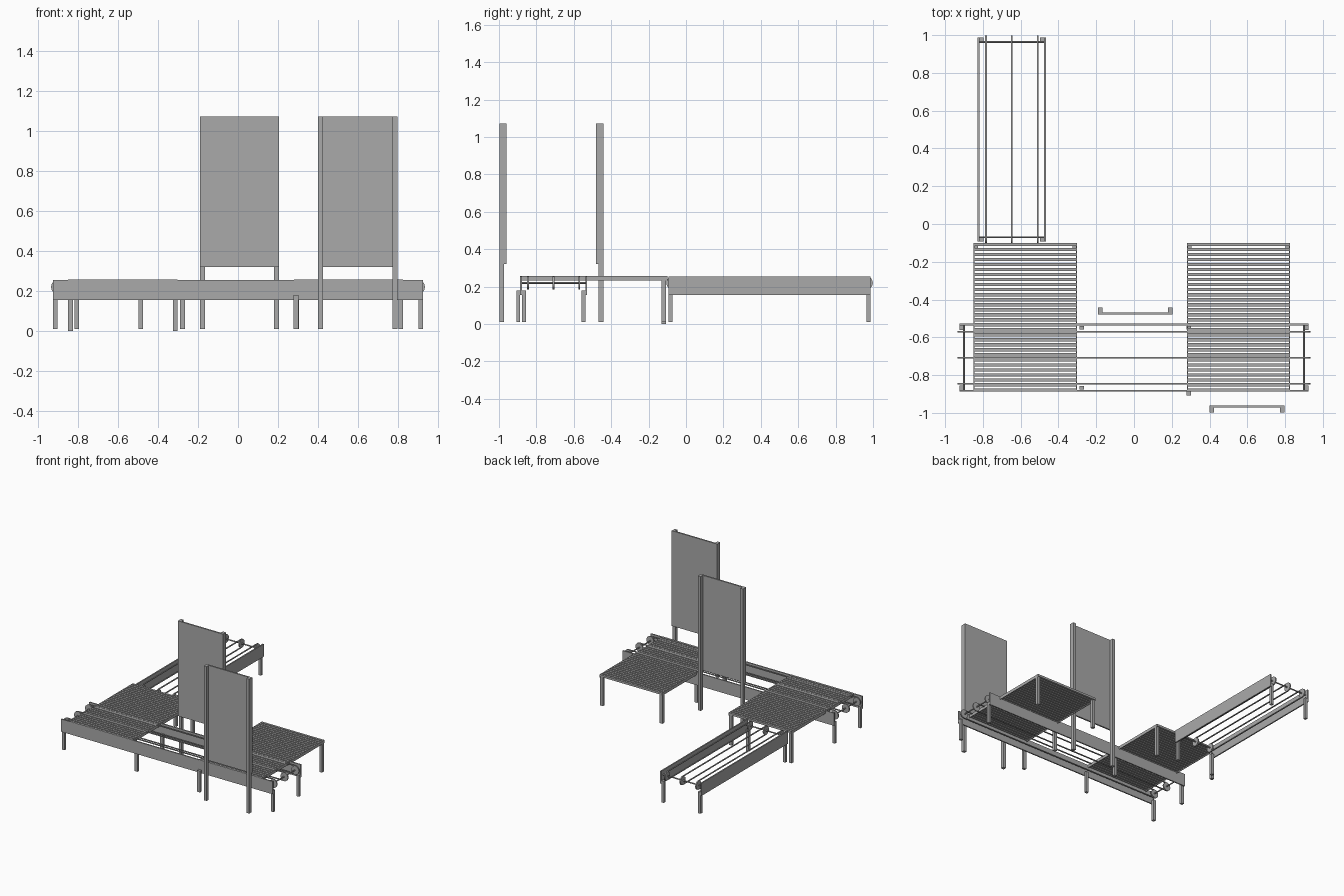
import bpy, bmesh, math
from mathutils import Matrix

cube = bpy.data.objects.get("Cube")
if cube:
    bpy.data.objects.remove(cube, do_unlink=True)

grey = bpy.data.materials.new("steel_grey")
grey.use_nodes = True
COLOUR = (0.4, 0.4, 0.4, 1)
grey.diffuse_color = COLOUR
grey.node_tree.nodes["Principled BSDF"].inputs["Base Color"].default_value = COLOUR


def add(name, bm):
    bmesh.ops.recalc_face_normals(bm, faces=bm.faces)
    mesh = bpy.data.meshes.new(name)
    bm.to_mesh(mesh)
    bm.free()
    mesh.materials.append(grey)
    ob = bpy.data.objects.new(name, mesh)
    bpy.context.collection.objects.link(ob)
    return ob


def box(name, x, y, z):
    """Box from (low, high) ranges on each axis."""
    bm = bmesh.new()
    size = [r[1] - r[0] for r in (x, y, z)]
    mid = [(r[0] + r[1]) / 2 for r in (x, y, z)]
    bmesh.ops.create_cube(bm, size=1, matrix=Matrix.Translation(mid) @ Matrix.Diagonal((*size, 1)))
    return add(name, bm)


def cylinder(name, centre, radius, length, sides=20):
    """Cylinder lying along y."""
    bm = bmesh.new()
    place = Matrix.Translation(centre) @ Matrix.Rotation(math.pi / 2, 4, 'X')
    bmesh.ops.create_cone(bm, cap_ends=True, segments=sides, radius1=radius,
                          radius2=radius, depth=length, matrix=place)
    return add(name, bm)


def belt_loop(name, half, y, z, radius, width, thick=0.006, steps=10):
    """Closed band running along x round two end wheels."""
    bm = bmesh.new()
    rings = []
    for end in (1, -1):
        for i in range(steps + 1):
            a = -math.pi / 2 + math.pi * i / steps + (0 if end > 0 else math.pi)
            rings.append([bm.verts.new((end * half + r * math.cos(a), y + s * width / 2,
                                        z + r * math.sin(a)))
                          for r, s in ((radius, -1), (radius, 1),
                                       (radius - thick, 1), (radius - thick, -1))])
    for i, ring in enumerate(rings):
        following = rings[(i + 1) % len(rings)]
        for j in range(4):
            k = (j + 1) % 4
            bm.faces.new((ring[j], ring[k], following[k], following[j]))
    return add(name, bm)


RAIL_Z = (0.155, 0.255)
LEG_Z = (0.01, 0.18)
LEG = 0.022
AXLE_Z = 0.22


def conveyor(name, length, width, axle_half, belts, place):
    """Chain conveyor along x, then moved to its place."""
    parts = []
    half, side = length / 2, width / 2
    for s, label in ((-1, "front"), (1, "back")):
        outer, inner = s * side, s * (side - 0.01)
        parts.append(box(f"{name}_{label}_rail", (-half, half), sorted((outer, inner)), RAIL_Z))
        for e in (-1, 1):
            parts.append(box(f"{name}_{label}_leg", sorted((e * half, e * (half - LEG))),
                             sorted((inner, inner - s * LEG)), LEG_Z))
    for e in (-1, 1):
        parts.append(cylinder(f"{name}_axle", (e * axle_half, 0, AXLE_Z), 0.005, width - 0.01, 12))
    for y in belts:
        parts.append(belt_loop(f"{name}_belt", axle_half, y, AXLE_Z, 0.035, 0.009))
        for e in (-1, 1):
            parts.append(cylinder(f"{name}_wheel", (e * axle_half, y, AXLE_Z), 0.03, 0.009))
    for ob in parts:
        ob.matrix_world = place


# Long conveyor across the front, short one running to the back
conveyor("main_conveyor", 1.85, 0.36, 0.90, (-0.137, 0, 0.137), Matrix.Translation((0, -0.708, 0)))
conveyor("branch_conveyor", 1.08, 0.363, 0.517, (-0.137, 0, 0.137),
         Matrix.Translation((-0.647, 0.447, 0)) @ Matrix.Rotation(math.pi / 2, 4, 'Z'))

# Middle legs of the long conveyor
for x, y in ((-0.277, -0.867), (-0.277, -0.549), (0.29, -0.897), (0.29, -0.549)):
    box("main_conveyor_middle_leg", (x - 0.012, x + 0.012), (y - 0.01, y + 0.01), LEG_Z)


def slat_table(name, x0, x1, floor):
    y0, y1, count, slat = -0.887, -0.10, 30, 0.017
    slats = box(f"{name}_slats", (x0, x1), (y0, y0 + slat), (0.24, 0.257))
    rows = slats.modifiers.new("rows", 'ARRAY')
    rows.count = count
    rows.use_relative_offset = False
    rows.use_constant_offset = True
    rows.constant_offset_displace = (0, (y1 - y0 - slat) / (count - 1), 0)
    for x in (x0, x1 - 0.005):
        box(f"{name}_side_rim", (x, x + 0.005), (y0, y1), (0.233, 0.257))
    for x in (x0, x1 - 0.024):
        box(f"{name}_leg", (x, x + 0.024), (y1 - 0.03, y1 - 0.006), (floor, 0.245))


slat_table("right_slat_table", -0.85, -0.302, 0)
slat_table("left_slat_table", 0.28, 0.826, 0.01)


def board(name, x0, x1, panel_y, post_y):
    box(f"{name}_panel", (x0, x1), panel_y, (0.32, 1.072))
    for x in (x0, x1 - 0.024):
        box(f"{name}_post", (x, x + 0.024), post_y, (0.01, 1.072))


# Upright boards behind and in front of the long conveyor
board("back_board", -0.19, 0.205, (-0.48, -0.468), (-0.468, -0.442))
board("front_board", 0.40, 0.797, (-0.972, -0.96), (-0.998, -0.972))

# Smooth the round parts only
bpy.ops.object.select_all(action='DESELECT')
for ob in bpy.context.collection.objects:
    if any(word in ob.name for word in ("axle", "wheel", "_belt")):
        ob.select_set(True)
        bpy.context.view_layer.objects.active = ob
bpy.ops.object.shade_smooth_by_angle()
